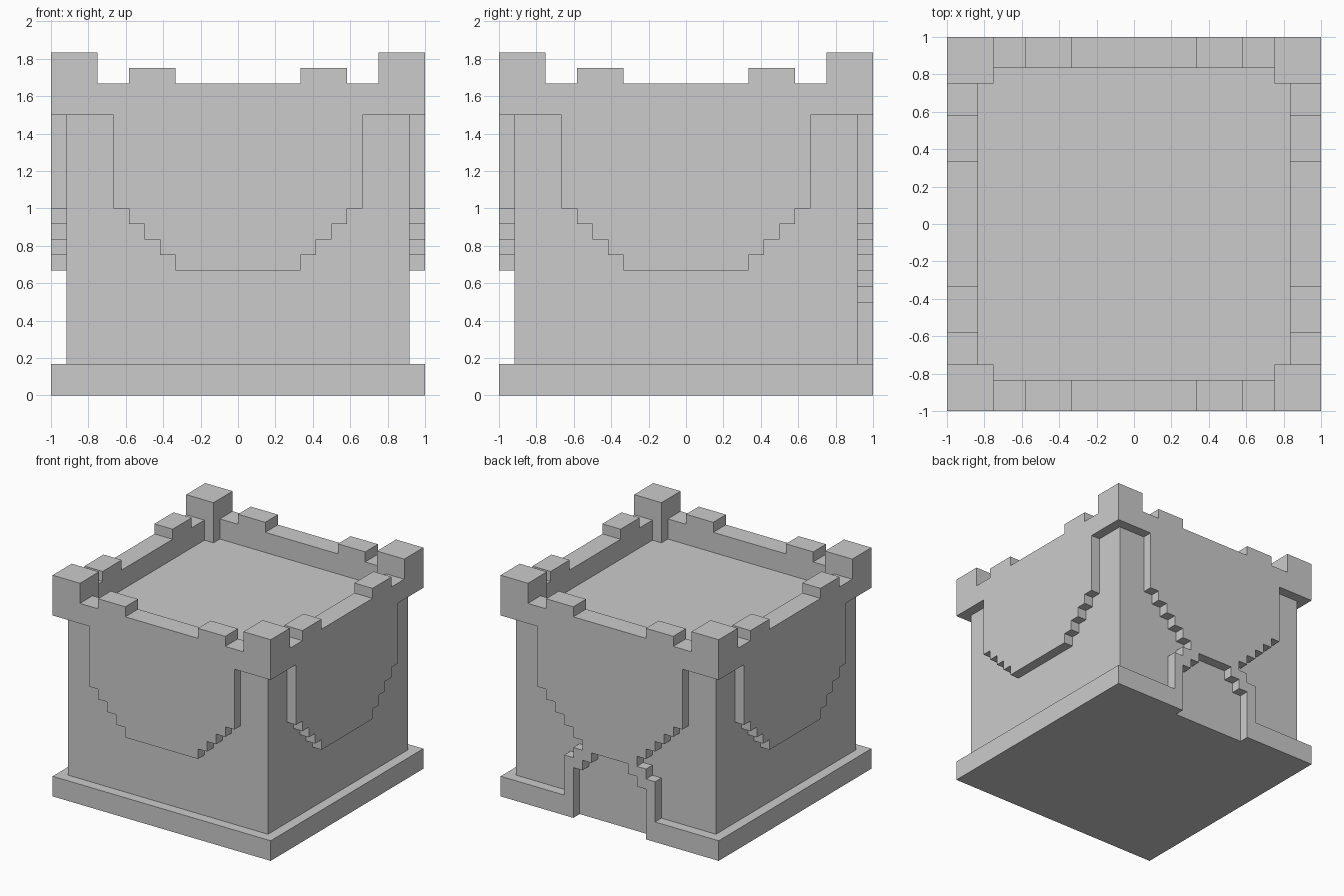
import bpy, bmesh
from math import pi
from mathutils import Matrix

if "Cube" in bpy.data.objects:
    bpy.data.objects.remove(bpy.data.objects["Cube"])

U = 1 / 12  # one voxel cell


def make(name, pts, lo, hi, upright=True, turn=0):
    """Extrude an outline (in cells) from lo to hi, then turn it about z."""
    bm = bmesh.new()
    if upright:
        verts = [bm.verts.new((a * U, lo * U, b * U)) for a, b in pts]
        step = (0, (hi - lo) * U, 0)
    else:
        verts = [bm.verts.new((a * U, b * U, lo * U)) for a, b in pts]
        step = (0, 0, (hi - lo) * U)
    face = bm.faces.new(verts)
    ext = bmesh.ops.extrude_face_region(bm, geom=[face], use_keep_orig=True)
    moved = [v for v in ext["geom"] if isinstance(v, bmesh.types.BMVert)]
    bmesh.ops.translate(bm, verts=moved, vec=step)
    bmesh.ops.transform(bm, matrix=Matrix.Rotation(turn * pi / 2, 4, 'Z'), verts=bm.verts)
    bmesh.ops.recalc_face_normals(bm, faces=bm.faces)
    mesh = bpy.data.meshes.new(name)
    bm.to_mesh(mesh)
    bm.free()
    ob = bpy.data.objects.new(name, mesh)
    bpy.context.collection.objects.link(ob)
    return ob


def flip(pts):
    return [(-a, b) for a, b in reversed(pts)]


def rect(a0, b0, a1, b1):
    return [(a0, b0), (a1, b0), (a1, b1), (a0, b1)]


# Plinth with a doorway notch at the back
notch = [(12, -12), (12, 12), (4, 12), (4, 11)]
make("plinth", notch + flip(notch), 0, 2, upright=False)

# Main block, its top is the roof floor
make("walls", rect(-11, -11, 11, 11), 2, 18, upright=False)

# Stepped hanging panel, parapet with merlons and corner tower on each side
panel = [(4, 8), (4, 9), (5, 9), (5, 10), (6, 10), (6, 11), (7, 11), (7, 12), (8, 12), (8, 18)]
parapet = [(9, 18), (9, 20), (7, 20), (7, 21), (4, 21), (4, 20)]
for k, side in enumerate(("front", "right", "back", "left")):
    make(side + "_panel", panel + flip(panel), -12, -11, turn=k)
    make(side + "_parapet", parapet + flip(parapet), -12, -10, turn=k)
    make(side + "_corner_tower", rect(9, -12, 12, -9), 18, 22, upright=False, turn=k)

# Stepped door arch at the back
outer = [(5, 2), (5, 6), (4, 6), (4, 7), (3, 7), (3, 8)]
inner = [(4, 2), (4, 5), (3, 5), (3, 6), (2, 6), (2, 7)]
make("door_arch", outer + flip(outer) + [(-a, b) for a, b in inner] + inner[::-1], 11, 12)
